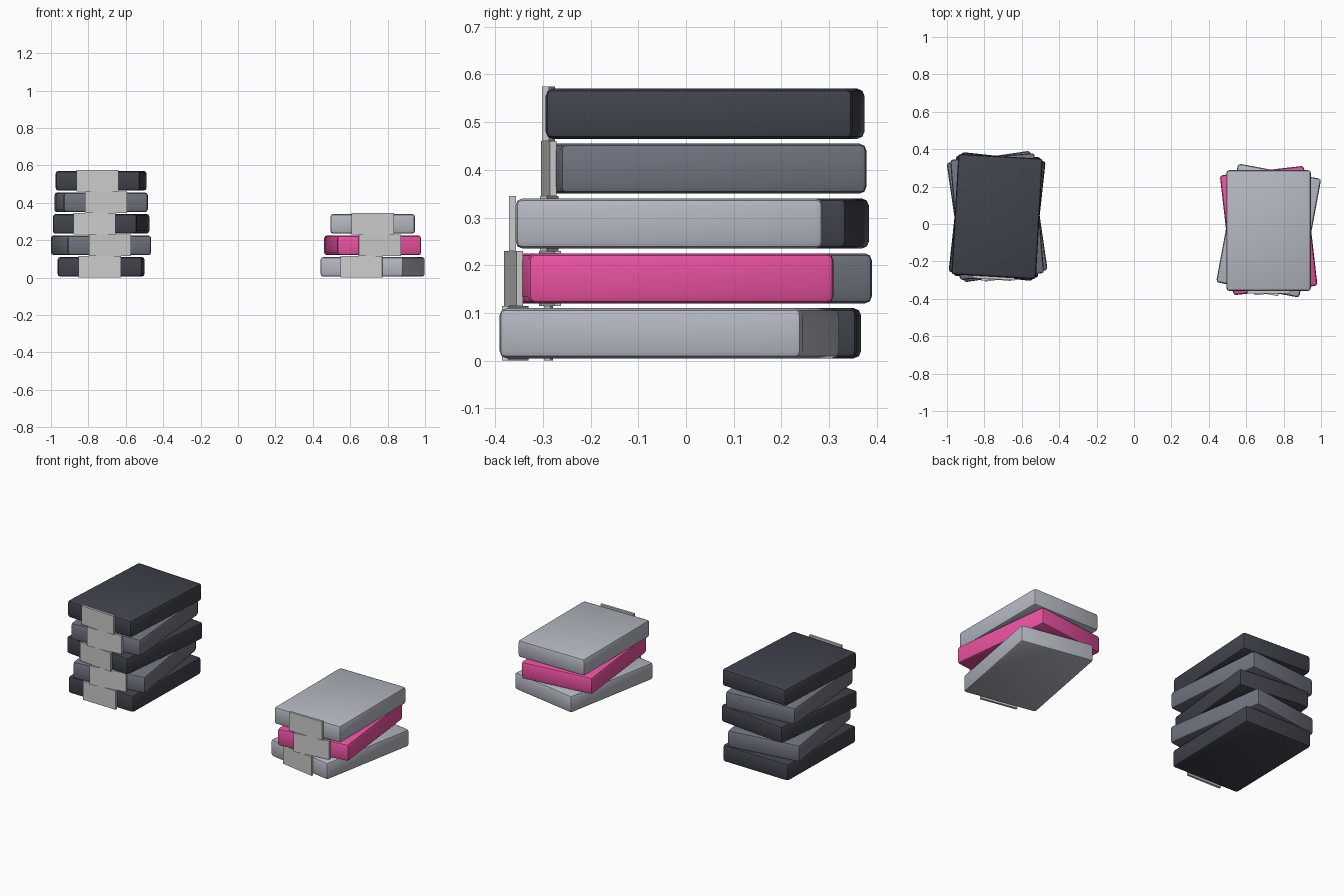
import bpy
from math import radians
from mathutils import Matrix

if "Cube" in bpy.data.objects:
    bpy.data.objects.remove(bpy.data.objects["Cube"])

W, D, H = 0.452, 0.645, 0.105      # box size
PITCH = 0.115                      # height of one layer


def material(name, rgb):
    m = bpy.data.materials.new(name)
    m.diffuse_color = (*rgb, 1)
    m.use_nodes = True
    m.node_tree.nodes["Principled BSDF"].inputs["Base Color"].default_value = m.diffuse_color
    return m


DARK = material("charcoal", (0.05, 0.056, 0.072))
SLATE = material("slate", (0.16, 0.175, 0.215))
LIGHT = material("light_grey", (0.46, 0.48, 0.54))
PINK = material("pink", (0.83, 0.085, 0.36))


def block(name, size, local, frame, mat=None, bevel=0):
    bpy.ops.mesh.primitive_cube_add(size=1)
    ob = bpy.context.object
    ob.name = name
    ob.data.transform(Matrix.Diagonal((*size, 1)))
    if bevel:
        mod = ob.modifiers.new("soft_edges", 'BEVEL')
        mod.width = bevel
        mod.segments = 2
        bpy.ops.object.modifier_apply(modifier=mod.name)
        bpy.ops.object.shade_smooth_by_angle(angle=radians(40))
    if mat:
        ob.data.materials.append(mat)
    ob.matrix_world = frame @ Matrix.Translation(local)
    return ob


def stack(name, x, y, layers):
    for i, (angle, mat) in enumerate(layers):
        frame = (Matrix.Translation((x, y, PITCH * (i + 0.5)))
                 @ Matrix.Rotation(radians(angle), 4, 'Z'))
        # rounded box
        block(f"{name}_box_{i + 1}", (W, D, H), (0, 0, 0), frame, mat, 0.015)
        # grey band plate on its front end
        block(f"{name}_band_{i + 1}", (0.226, 0.014, PITCH),
              (0, -D / 2 - 0.006, 0), frame)


# tall dark stack on the left, short light stack on the right
stack("left_stack", -0.732, 0.04,
      [(-1.2, DARK), (8.3, SLATE), (-6.2, DARK), (4.6, SLATE), (-3.3, DARK)])
stack("right_stack", 0.72, -0.035,
      [(-10.5, LIGHT), (6.5, PINK), (0, LIGHT)])
